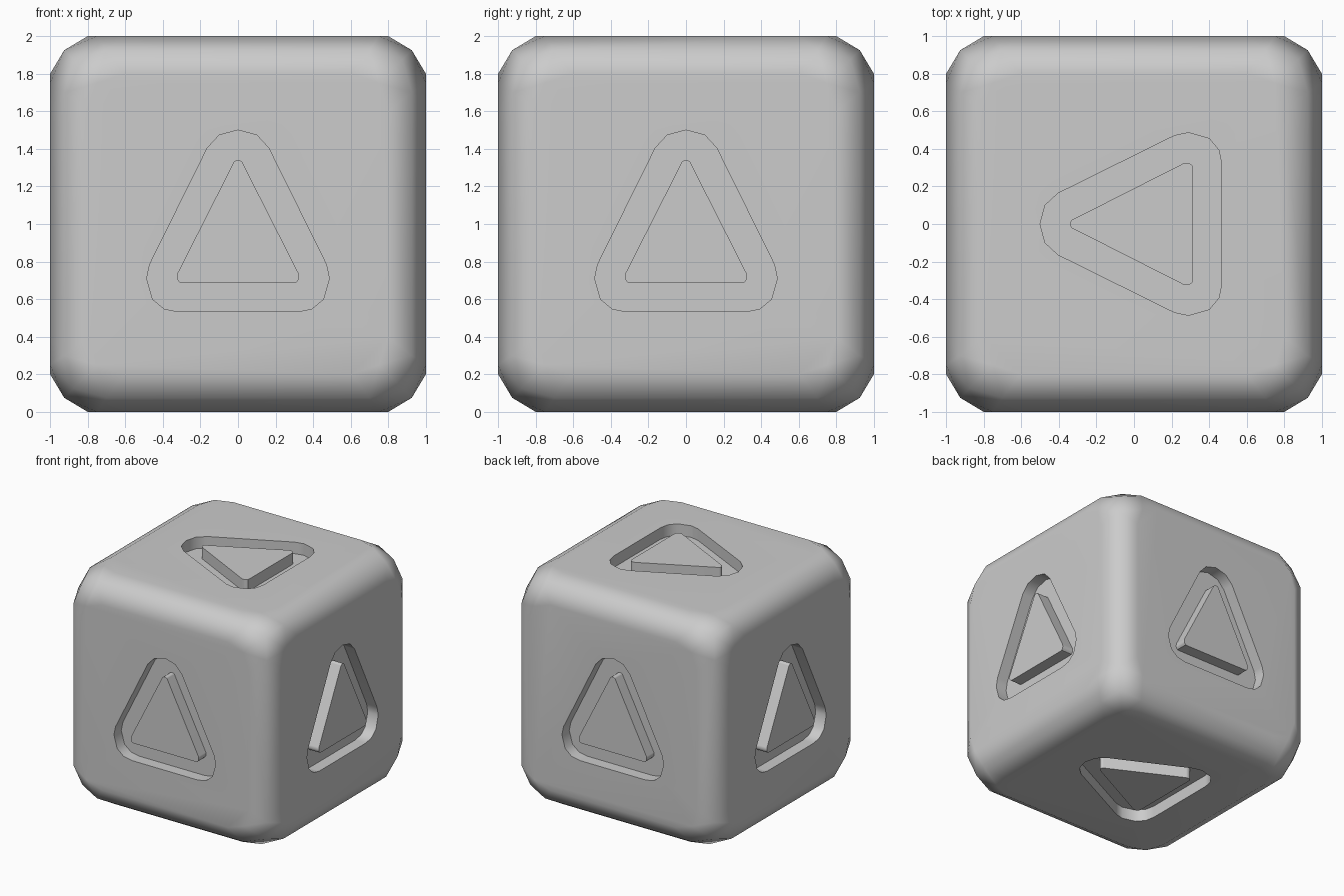
import bpy, bmesh, math
from itertools import permutations, product
from mathutils import Vector, Matrix

if "Cube" in bpy.data.objects:
    bpy.data.objects.remove(bpy.data.objects["Cube"])

Z0 = Vector((0, 0, 1))


def make_object(name, bm):
    bmesh.ops.recalc_face_normals(bm, faces=bm.faces)
    me = bpy.data.meshes.new(name)
    bm.to_mesh(me)
    bm.free()
    ob = bpy.data.objects.new(name, me)
    bpy.context.collection.objects.link(ob)
    return ob


# rounded cube: hull of face outlines, edge ridges and corner points
seeds = [(1, .8, .6), (1, .75, .75), (.925, .925, .7), (.875, .875, .875)]
pts = {tuple(c * s for c, s in zip(p, signs))
       for seed in seeds for p in permutations(seed)
       for signs in product((1, -1), repeat=3)}
bm = bmesh.new()
for p in sorted(pts):
    bm.verts.new(Vector(p) + Z0)
bmesh.ops.convex_hull(bm, input=bm.verts)
bmesh.ops.dissolve_limit(bm, angle_limit=math.radians(1), verts=bm.verts, edges=bm.edges)
cube = make_object("rounded_cube", bm)

# half profiles of the triangular groove, apex to base
outer = [(0, .5), (.1, .473), (.163, .405), (.47, -.215), (.486, -.29),
         (.455, -.4), (.393, -.452), (.315, -.467)]
inner = [(0, .34), (.012, .338), (.022, .33), (.322, -.262), (.325, -.285),
         (.32, -.3), (.31, -.311), (.293, -.314)]


def loop(half):
    return half + [(-x, y) for x, y in reversed(half[1:])]


def add_groove(bm, normal, up, depth=.1):
    n, u = Vector(normal), Vector(up)
    frame = Matrix((u.cross(n), u, n)).transposed()
    rings = [[bm.verts.new(frame @ Vector((x, y, h)) + Z0) for x, y in loop(half)]
             for half, h in ((outer, 1.1), (outer, 1 - depth),
                             (inner, 1 - depth), (inner, 1.1))]
    k = len(rings[0])
    for a in range(4):
        r, s = rings[a], rings[(a + 1) % 4]
        for i in range(k):
            j = (i + 1) % k
            bm.faces.new((r[i], r[j], s[j], s[i]))


# one groove on each side
bm = bmesh.new()
for normal, up in [((0, -1, 0), (0, 0, 1)), ((0, 1, 0), (0, 0, 1)),
                   ((1, 0, 0), (0, 0, 1)), ((-1, 0, 0), (0, 0, 1)),
                   ((0, 0, 1), (-1, 0, 0)), ((0, 0, -1), (1, 0, 0))]:
    add_groove(bm, normal, up)
cutter = make_object("groove_cutter", bm)
cutter.hide_render = True

# carve the grooves
mod = cube.modifiers.new("grooves", 'BOOLEAN')
mod.operation = 'DIFFERENCE'
mod.solver = 'EXACT'
mod.object = cutter
bpy.context.view_layer.objects.active = cube
cube.select_set(True)
bpy.ops.object.modifier_apply(modifier=mod.name)
bpy.data.objects.remove(cutter)

# smooth bevels, crisp grooves
bpy.ops.object.shade_smooth_by_angle(angle=math.radians(35))
wn = cube.modifiers.new("flat_faces", 'WEIGHTED_NORMAL')
wn.keep_sharp = True
